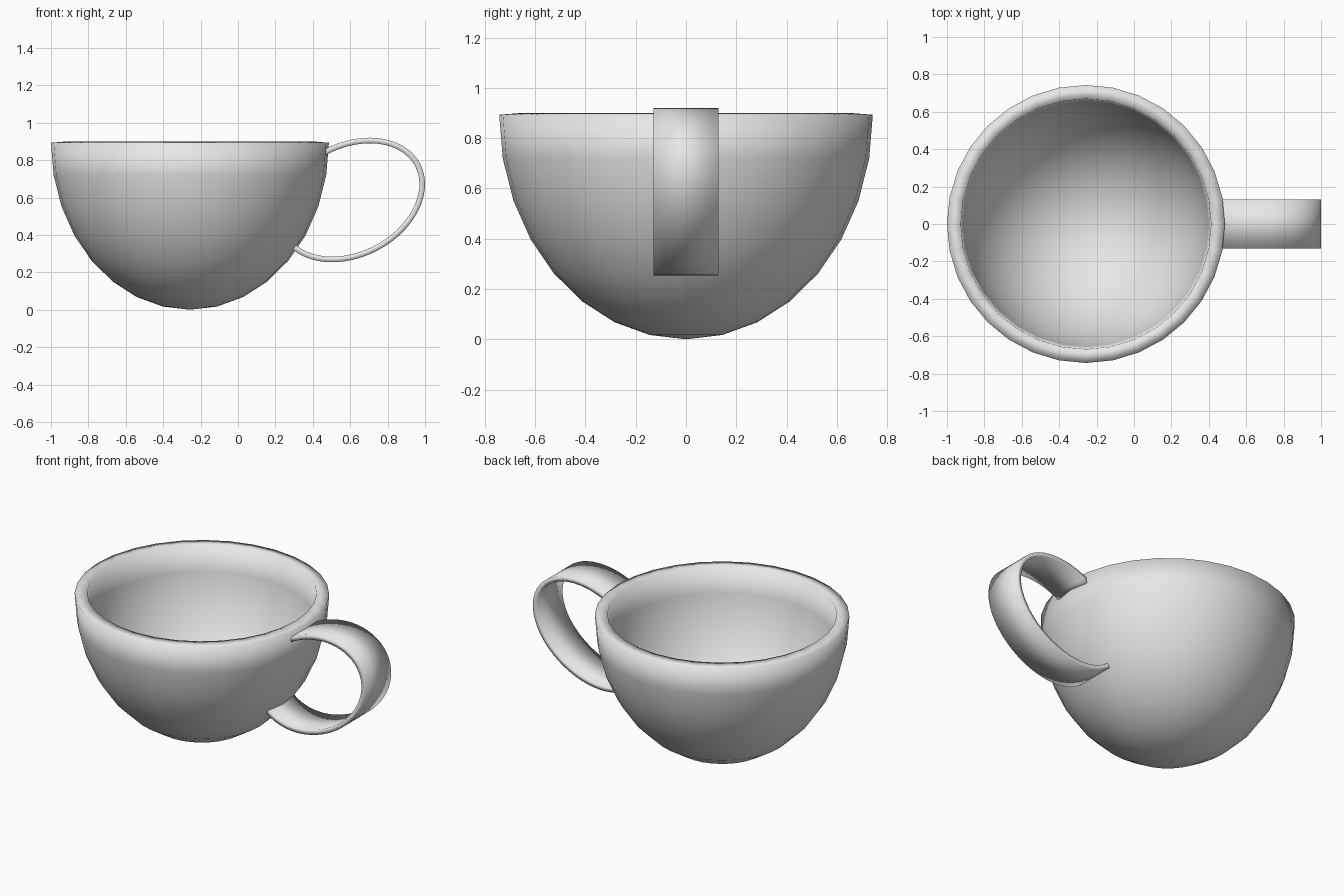
import bpy, bmesh
from math import cos, sin, radians

if "Cube" in bpy.data.objects:
    bpy.data.objects.remove(bpy.data.objects["Cube"], do_unlink=True)

grey = bpy.data.materials.new("plain grey")
grey.use_nodes = True
colour = (0.8, 0.8, 0.8, 1)
grey.diffuse_color = colour
grey.node_tree.nodes["Principled BSDF"].inputs["Base Color"].default_value = colour


def make_part(name, bm, thickness):
    """Turn a thin sheet into a smooth-shaded solid, thickened inwards."""
    bmesh.ops.recalc_face_normals(bm, faces=bm.faces)
    for face in bm.faces:
        face.smooth = True
    mesh = bpy.data.meshes.new(name)
    bm.to_mesh(mesh)
    bm.free()
    mesh.materials.append(grey)
    part = bpy.data.objects.new(name, mesh)
    bpy.context.collection.objects.link(part)
    solid = part.modifiers.new("thickness", "SOLIDIFY")
    solid.thickness = thickness
    solid.offset = -1
    return part


# Bowl: lower half of a sphere, stretched and thickened
RADIUS, HEIGHT = 0.743, 0.893
bm = bmesh.new()
bmesh.ops.create_uvsphere(bm, u_segments=32, v_segments=16, radius=1)
upper = [v for v in bm.verts if v.co.z > 0.01]
bmesh.ops.delete(bm, geom=upper, context="VERTS")
bmesh.ops.scale(bm, vec=(RADIUS, RADIUS, HEIGHT), verts=bm.verts)
bowl = make_part("cup_bowl", bm, 0.074)
bowl.location = (RADIUS - 1, 0, HEIGHT)

# Handle: wide ribbon along a tilted oval, its ends buried in the bowl wall
STEPS, HALF_WIDTH = 40, 0.13
START, END, TILT = radians(-148), radians(114), radians(75.3)
bm = bmesh.new()
previous = None
for i in range(STEPS + 1):
    t = START + (END - START) * i / STEPS
    x = 0.604 + 0.396 * cos(t)
    z = 0.587 + 0.333 * cos(t - TILT)
    pair = [bm.verts.new((x, y, z)) for y in (-HALF_WIDTH, HALF_WIDTH)]
    if previous:
        bm.faces.new((previous[0], previous[1], pair[1], pair[0]))
    previous = pair
# Make the ribbon's outside face away from its centre
bm.normal_update()
bm.faces.ensure_lookup_table()
middle = bm.faces[STEPS // 2]
handle_flipped = middle.normal.x < 0
handle = make_part("cup_handle", bm, 0.03)
if (handle.data.polygons[STEPS // 2].normal.x < 0):
    handle.data.flip_normals()
